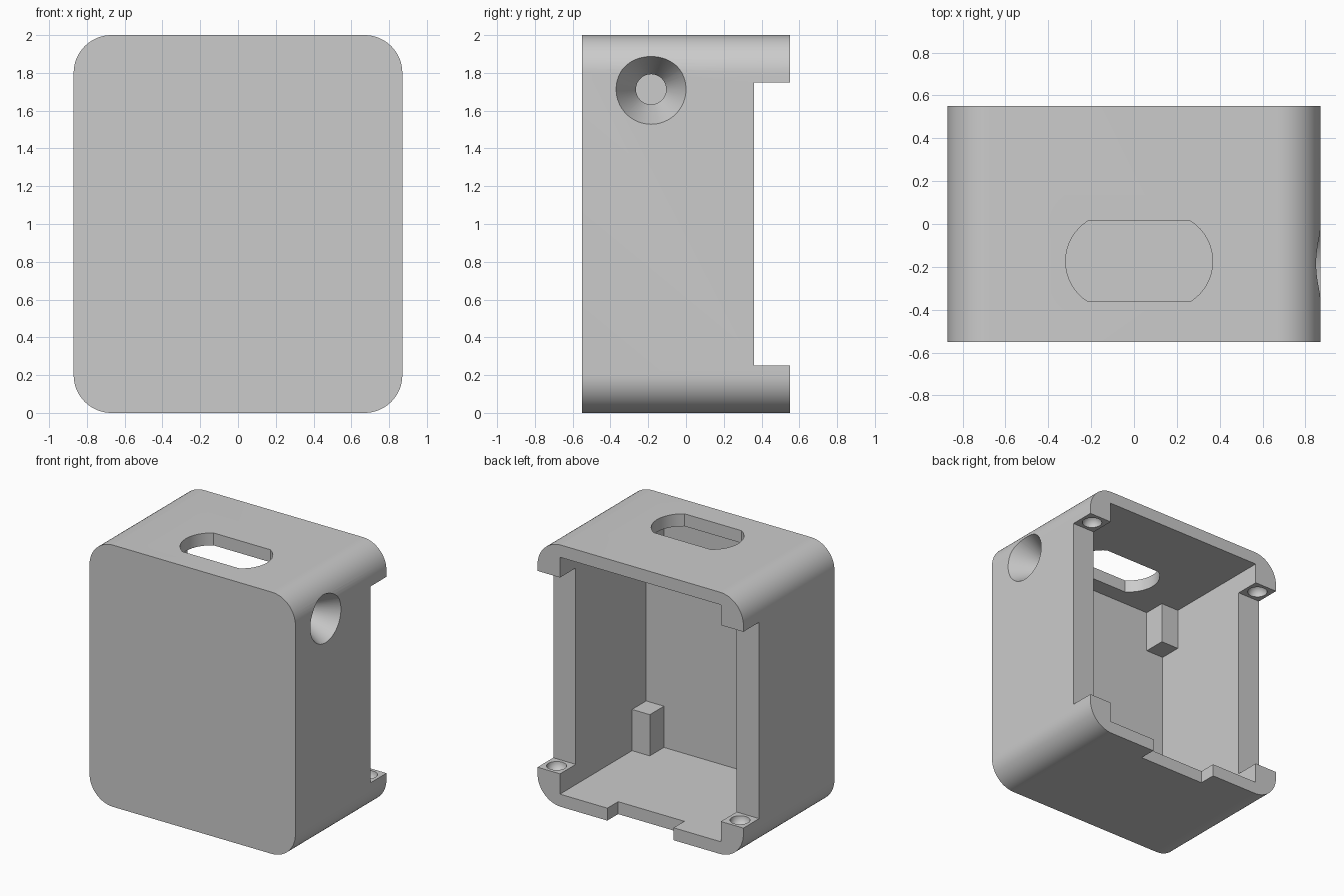
import bpy
import bmesh
from math import cos, sin, pi, asin, radians
from mathutils import Matrix, Vector

old = bpy.data.objects.get("Cube")
if old:
    bpy.data.objects.remove(old, do_unlink=True)

# Main dimensions
W, D, H = 0.87, 0.55, 2.0        # half width, half depth, height
SIDE, SKIN = 0.68, 0.095         # inner half width, top and bottom thickness
FRONT, LIP = -0.49, 0.36         # inner front face, side wall end
R = 0.2                          # outer corner radius

grey = bpy.data.materials.new("light_grey")
grey.use_nodes = True
grey.diffuse_color = (0.6, 0.6, 0.6, 1)
grey.node_tree.nodes["Principled BSDF"].inputs["Base Color"].default_value = (0.6, 0.6, 0.6, 1)


def finish(name, bm):
    bmesh.ops.recalc_face_normals(bm, faces=bm.faces)
    mesh = bpy.data.meshes.new(name)
    bm.to_mesh(mesh)
    bm.free()
    mesh.materials.append(grey)
    obj = bpy.data.objects.new(name, mesh)
    bpy.context.collection.objects.link(obj)
    return obj


def box(name, lo, hi):
    bm = bmesh.new()
    lo, hi = Vector(lo), Vector(hi)
    bmesh.ops.create_cube(bm, size=1, matrix=Matrix.Translation((lo + hi) / 2)
                          @ Matrix.Diagonal((hi - lo).to_4d()))
    return finish(name, bm)


def prism(name, points, offset):
    bm = bmesh.new()
    face = bm.faces.new([bm.verts.new(p) for p in points])
    new = bmesh.ops.extrude_face_region(bm, geom=[face])["geom"]
    bmesh.ops.translate(bm, vec=offset, verts=[v for v in new if isinstance(v, bmesh.types.BMVert)])
    return finish(name, bm)


def lathe_x(name, profile, y, z, steps=64):
    """Closed solid turned about an axis along x; profile is (x, radius)."""
    bm = bmesh.new()
    rings = [[bm.verts.new((x, y + r * cos(2 * pi * i / steps), z + r * sin(2 * pi * i / steps)))
              for i in range(steps)] for x, r in profile]
    for a, b in zip(rings, rings[1:]):
        for i in range(steps):
            j = (i + 1) % steps
            bm.faces.new((a[i], a[j], b[j], b[i]))
    bm.faces.new(rings[0])
    bm.faces.new(rings[-1])
    return finish(name, bm)


def ball(name, centre, radius):
    bm = bmesh.new()
    bmesh.ops.create_uvsphere(bm, u_segments=32, v_segments=16, radius=radius,
                              matrix=Matrix.Translation(centre))
    return finish(name, bm)


def combine(target, tool, operation="DIFFERENCE"):
    mod = target.modifiers.new(tool.name, "BOOLEAN")
    mod.operation, mod.solver, mod.object = operation, "EXACT", tool
    bpy.context.view_layer.objects.active = target
    bpy.ops.object.modifier_apply(modifier=mod.name)
    bpy.data.objects.remove(tool, do_unlink=True)


# Rounded outer body
outline = []
for k, (sx, sz) in enumerate(((1, 1), (-1, 1), (-1, -1), (1, -1))):
    for i in range(17):
        a = (k + i / 16) * pi / 2
        outline.append((sx * (W - R) + R * cos(a), -D, H / 2 + sz * (H / 2 - R) + R * sin(a)))
case = prism("case_body", outline, (0, 2 * D, 0))

# Hollow interior, open at the back
combine(case, box("cavity", (-SIDE, FRONT, SKIN), (SIDE, 1, H - SKIN)))

# Side walls stop short of the back between the corner tabs
combine(case, box("side_recess", (-1, LIP, 0.25), (1, 1, 1.75)))

# Notch in the back edge of the floor
combine(case, box("floor_notch", (-0.28, 0.42, -0.1), (0.28, 1, 0.2)))

# Slot with bowed ends through the top
r, half = 0.222, 0.187
swing = asin(half / r)
slot = []
for s in (1, -1):
    for i in range(17):
        a = -swing + 2 * swing * i / 16
        slot.append((0.024 + s * (0.343 - r + r * cos(a)), -0.174 + s * r * sin(a), 1.8))
combine(case, prism("top_slot", slot, (0, 0, 0.4)))

# Countersunk hole through one side wall
slope = (0.185 - 0.08) / (W - SIDE)
combine(case, lathe_x("side_hole", [(0.6, 0.08), (SIDE, 0.08), (W + 0.1, 0.185 + 0.1 * slope)],
                      -0.185, 1.713))

for s in (1, -1):
    for top in (False, True):
        # Round sockets in the corner tabs
        combine(case, ball("socket", (s * 0.775, 0.455, 1.75 if top else 0.25), 0.07))
        # Support blocks in the inner front corners
        x = sorted((s * 0.53, s * (SIDE + 0.03)))
        z = (1.59, H - SKIN + 0.03) if top else (SKIN - 0.03, 0.41)
        combine(case, box("support_block", (x[0], FRONT - 0.03, z[0]), (x[1], -0.32, z[1])), "UNION")

# Smooth curved faces, crisp edges
bpy.ops.object.select_all(action="DESELECT")
case.select_set(True)
bpy.context.view_layer.objects.active = case
bpy.ops.object.shade_smooth_by_angle(angle=radians(30))
